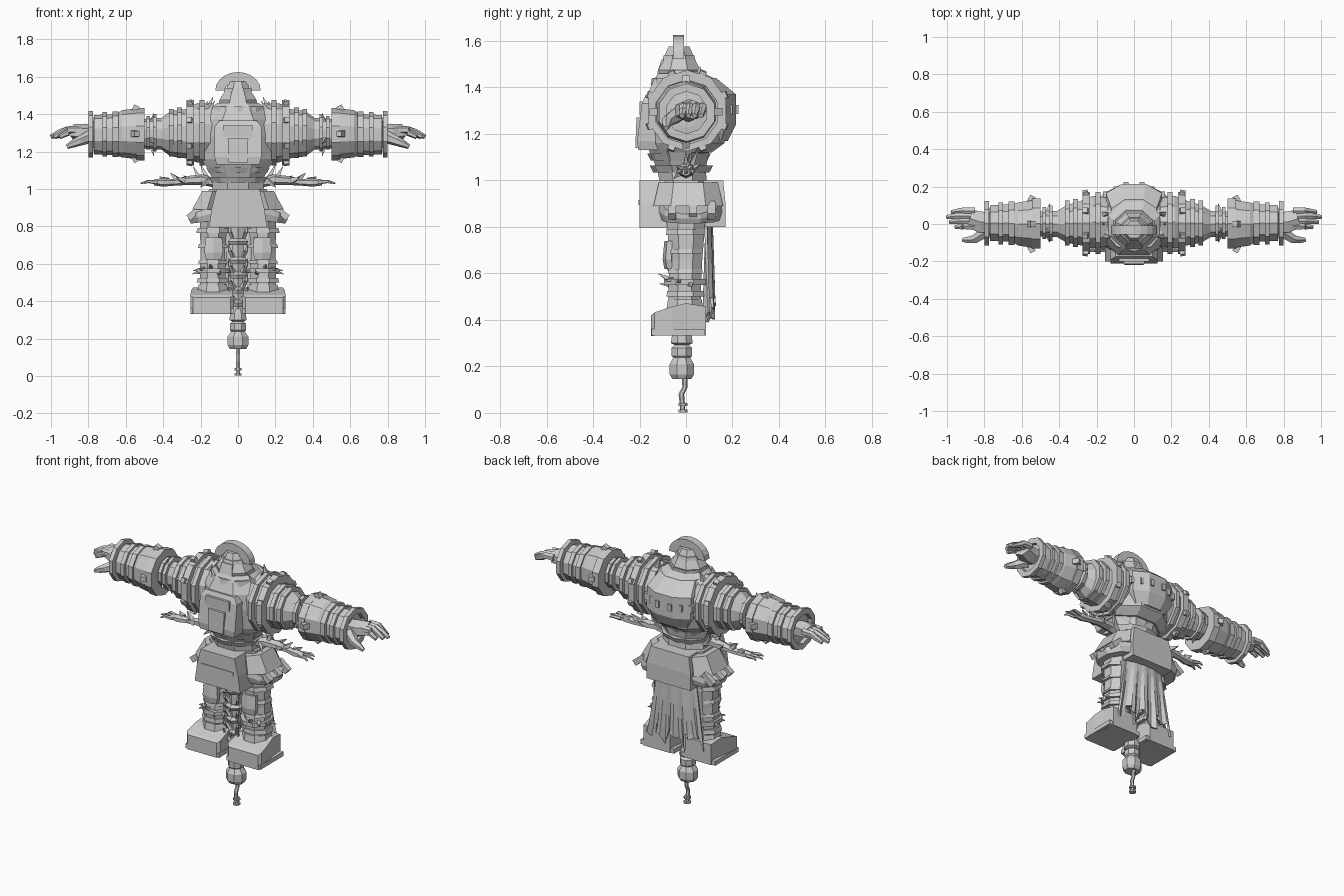
import bpy, bmesh, math, random
from mathutils import Vector

random.seed(4)
stone = bpy.data.materials.new("plain grey")
stone.diffuse_color = (0.6, 0.6, 0.6, 1)


def finish(name, bm, mirror=False):
    bmesh.ops.recalc_face_normals(bm, faces=bm.faces)
    me = bpy.data.meshes.new(name)
    bm.to_mesh(me)
    bm.free()
    me.materials.append(stone)
    ob = bpy.data.objects.new(name, me)
    bpy.context.collection.objects.link(ob)
    if mirror:
        ob.modifiers.new("mirror", 'MIRROR').use_mirror_merge = False
    return ob


def skin(bm, rings):
    n = len(rings[0])
    for a, b in zip(rings, rings[1:]):
        for i in range(n):
            bm.faces.new((a[i], a[(i + 1) % n], b[(i + 1) % n], b[i]))
    bm.faces.new(rings[0])
    bm.faces.new(rings[-1])


def loft(name, rings, axis='Z', n=8, mirror=False):
    """Rings are (position on axis, centre u, centre v, half size u, half size v)."""
    bm, out = bmesh.new(), []
    k = 1 / math.cos(math.pi / n)
    for t, cu, cv, ru, rv in rings:
        ring = []
        for i in range(n):
            a = (i + 0.5) * math.tau / n
            u, v = cu + ru * k * math.cos(a), cv + rv * k * math.sin(a)
            co = {'X': (t, u, v), 'Y': (u, t, v), 'Z': (u, v, t)}[axis]
            ring.append(bm.verts.new(co))
        out.append(ring)
    skin(bm, out)
    return finish(name, bm, mirror)


def limb(name, pts, n=6, mirror=False, flat=1.0):
    """Tube through points (x, y, z, radius)."""
    bm, out = bmesh.new(), []
    P = [Vector(p[:3]) for p in pts]
    for i, p in enumerate(P):
        d = (P[min(i + 1, len(P) - 1)] - P[max(i - 1, 0)]).normalized()
        ref = Vector((0, 0, 1)) if abs(d.z) < 0.8 else Vector((0, 1, 0))
        s = d.cross(ref).normalized()
        w = s.cross(d)
        r = pts[i][3]
        out.append([bm.verts.new(p + r * (s * math.cos(a) + w * flat * math.sin(a)))
                    for a in ((j + 0.5) * math.tau / n for j in range(n))])
    skin(bm, out)
    return finish(name, bm, mirror)


def ring_x(name, x0, x1, r_out, r_in, cy, cz, n=10):
    """Open collar around the arm."""
    bm = bmesh.new()
    loops = []
    for x, r in ((x0, r_in), (x0, r_out), (x1, r_out), (x1, r_in)):
        loops.append([bm.verts.new((x, cy + r * math.cos((i + .5) * math.tau / n),
                                    cz + r * math.sin((i + .5) * math.tau / n))) for i in range(n)])
    for a, b in zip(loops, loops[1:] + loops[:1]):
        for i in range(n):
            bm.faces.new((a[i], a[(i + 1) % n], b[(i + 1) % n], b[i]))
    return finish(name, bm, True)


def box(name, x, y, z, mirror=False):
    return loft(name, [(zz, sum(x) / 2, sum(y) / 2, (x[1] - x[0]) / 2, (y[1] - y[0]) / 2) for zz in z],
                n=4, mirror=mirror)


# Helmet, visor and crest
loft("neck", [(1.40, 0, -.02, .12, .11), (1.47, 0, -.02, .10, .09)])
loft("helmet", [(1.45, 0, -.03, .095, .085), (1.475, 0, -.03, .10, .09), (1.53, 0, -.03, .065, .065),
                (1.575, 0, -.03, .045, .045)])
loft("visor", [(1.46, 0, -.11, .045, .015), (1.52, 0, -.085, .035, .02)], n=4)
loft("helmet_brow", [(1.52, 0, -.03, .075, .07), (1.54, 0, -.03, .07, .065)])
bm = bmesh.new()
arc = []
for i in range(11):
    a = math.pi * i / 10
    c, s = math.cos(a), math.sin(a)
    arc.append([bm.verts.new((r * c, y, 1.525 + h * s)) for r, h, y in
                ((.07, .045, -.055), (.122, .10, -.055), (.122, .10, -.008), (.07, .045, -.008))])
skin(bm, arc)
finish("crest", bm)

# Torso armour
loft("torso", [(1.12, 0, -.02, .17, .13), (1.16, 0, .0, .20, .165), (1.28, 0, .01, .21, .185),
               (1.37, 0, .01, .20, .175), (1.43, 0, .0, .15, .14), (1.46, 0, -.02, .11, .10)])
loft("back_plate", [(1.17, 0, .13, .11, .05), (1.24, 0, .14, .15, .075), (1.37, 0, .13, .15, .085),
                    (1.44, 0, .05, .12, .08)], n=8)
loft("chest_plate", [(1.13, 0, -.16, .115, .045), (1.17, 0, -.16, .125, .05), (1.33, 0, -.145, .125, .045),
                     (1.365, 0, -.135, .10, .04)], n=4)
loft("chest_boss", [(1.14, 0, -.19, .05, .028), (1.27, 0, -.185, .055, .028)], n=4)
box("chest_bar", (-.08, .08), (-.20, -.12), (1.28, 1.34))
loft("collar", [(1.41, 0, -.01, .155, .135), (1.44, 0, -.01, .15, .13)], n=10)
for i in range(3):
    box("back_stud", (.03 + i * .055, .055 + i * .055), (.14 - i * .012, .225 - i * .025), (1.285, 1.325), True)

# Waist
loft("abdomen", [(.98, 0, -.01, .14, .10), (1.05, 0, -.02, .135, .105), (1.13, 0, -.03, .17, .13)])
for z, w, c in ((1.035, .15, -.02), (1.085, .165, -.03)):
    loft("abdomen_band", [(z, 0, c, w - .01, .115), (z + .03, 0, c, w + .005, .13)], n=10)
loft("pelvis", [(.80, 0, 0, .14, .10), (.90, 0, .0, .17, .13), (1.0, 0, .0, .155, .13)])
loft("front_guard", [(.795, 0, -.13, .155, .07), (.90, 0, -.14, .14, .06), (1.0, 0, -.145, .115, .055)], n=4)
box("guard_band", (-.11, .11), (-.205, -.10), (.895, .915))
loft("rear_guard", [(.80, 0, .12, .15, .05), (.90, 0, .12, .15, .05), (1.0, 0, .115, .13, .045)], n=4)
box("belt_pouch", (.12, .18), (-.02, .04), (.93, .985), True)

# Hip skirts
loft("hip_plate", [(.89, .165, .01, .08, .13), (.99, .135, .01, .055, .11)], n=6, mirror=True)
limb("hip_rim", [(.15, .02, .905, .13), (.135, .02, .87, .14), (.13, .02, .83, .13)], n=10, mirror=True)
for y in (-.06, .03, .11):
    limb("hip_lug", [(.20, y, .90, .022), (.265, y, .845, .025)], n=4, mirror=True)

# Legs
loft("leg", [(.44, .135, -.005, .065, .07), (.56, .135, -.005, .07, .07), (.66, .135, .0, .065, .07),
             (.84, .13, .0, .075, .085)], mirror=True)
for z, r, h in ((.765, .088, .025), (.685, .08, .02), (.60, .08, .018), (.50, .086, .025)):
    loft("leg_band", [(z, .135, -.003, r, r - .005), (z + h, .133, -.003, r - .005, r - .008)], mirror=True)
loft("knee_plate", [(.62, .13, -.07, .04, .02), (.66, .13, -.075, .05, .022), (.74, .13, -.07, .045, .02)], n=6, mirror=True)
loft("ankle_cuff", [(.44, .135, -.005, .085, .08), (.49, .135, -.005, .075, .072)], mirror=True)
loft("boot", [(-.15, .14, .375, .10, .045), (-.135, .14, .382, .115, .05), (-.06, .14, .395, .11, .062),
              (.0, .14, .402, .10, .07), (.085, .14, .395, .09, .063)], axis='Y', n=4, mirror=True)
box("boot_sole", (.025, .255), (-.148, .08), (.333, .36), True)

# Spiked leg straps
loft("leg_strap", [(.55, .13, -.005, .088, .09), (.575, .13, -.005, .088, .09)], n=8, mirror=True)
for i in range(7):
    a = math.pi * (1.05 + i * .17)
    c, s = math.cos(a), math.sin(a)
    z = .56 + random.uniform(-.01, .02)
    limb("strap_spike", [(.13 + .08 * c, .08 * s, z, .014),
                         (.13 + .115 * c, .12 * s, z + random.uniform(-.015, .03), .002)], n=4, mirror=True)

# Ragged cape
bm = bmesh.new()
cols, rows, grid = 16, 5, []
for j in range(rows + 1):
    row = []
    t = j / rows
    for i in range(cols + 1):
        u = i / cols * 2 - 1
        drop = .41 + (random.uniform(-.03, .08) if j == rows else 0)
        fold = .014 * (1 if i % 4 < 2 else -1) * t
        row.append(bm.verts.new((u * (.13 + .065 * t), .115 - .025 * u * u + fold,
                                 .83 + (drop - .83) * t)))
    grid.append(row)
for a, b in zip(grid, grid[1:]):
    for i in range(cols):
        if not (b is grid[-1] and i in (4, 9, 13)):
            bm.faces.new((a[i], a[i + 1], b[i + 1], b[i]))
cape = finish("cape", bm)
cape.modifiers.new("thickness", 'SOLIDIFY').thickness = .012

# Hanging mace between the legs
loft("mace_head", [(.145, 0, -.018, .045, .04), (.165, 0, -.018, .055, .052), (.21, 0, -.018, .055, .052),
                   (.24, 0, -.018, .035, .035)])
loft("mace_neck", [(.23, 0, -.018, .03, .03), (.245, 0, -.018, .042, .044), (.28, 0, -.018, .042, .044),
                   (.292, 0, -.018, .03, .03), (.30, 0, -.018, .046, .047), (.335, 0, -.018, .042, .042),
                   (.36, 0, -.018, .028, .03)])
limb("mace_shaft", [(0, -.02, .34, .03), (0, -.02, .48, .028), (0, -.025, .62, .035), (0, -.03, .82, .04)])
for z, r in ((.37, .04), (.44, .036), (.52, .045), (.60, .05), (.70, .055)):
    loft("shaft_collar", [(z, 0, -.025, r * .8, r * .8), (z + .02, 0, -.025, r, r),
                          (z + .035, 0, -.025, r * .7, r * .7)], n=6)
    limb("shaft_barb", [(.02, -.04, z + .03, .016), (.045, -.06, z + .07, .012), (.05, -.07, z + .11, .002)],
         n=4, mirror=True)
limb("tail_rod", [(0, -.005, .16, .013), (0, -.005, .11, .011), (0, -.02, .08, .012), (0, -.015, .03, .011),
                  (0, -.015, .005, .011)])
for z in (.002, .03):
    loft("tail_knob", [(z, 0, -.013, .019, .02), (z + .012, 0, -.013, .019, .02)])

# Shoulders and upper arms
loft("shoulder", [(.14, .01, 1.30, .13, .15), (.22, .01, 1.30, .14, .15), (.28, .005, 1.295, .12, .125),
                  (.36, .0, 1.295, .10, .115), (.41, .0, 1.295, .07, .08), (.52, .0, 1.295, .065, .075)],
     axis='X', n=10, mirror=True)
for x0, x1, r in ((.18, .205, .175), (.235, .275, .175), (.30, .325, .135), (.345, .37, .127), (.435, .455, .10), (.47, .49, .09)):
    ring_x("shoulder_ring" if x0 < .4 else "elbow_ring", x0, x1, r, r - .05, .005, 1.30)
for i in range(8):
    a = math.tau * (i + .5) / 8
    c, s = math.cos(a), math.sin(a)
    limb("shoulder_lug", [(.255, .005 + .15 * c, 1.30 + .15 * s, .022),
                          (.262, .005 + .185 * c, 1.30 + .185 * s, .02)], n=4, mirror=True)
for y, z, dx in ((.05, 1.45, .0), (.0, 1.43, .03), (-.06, 1.43, -.01)):
    limb("shoulder_spike", [(.16, y, z - .02, .02), (.135 + dx, y * 1.2, z + .04, .002)], n=4, mirror=True)
for a in (0, 2, 3.6, 4.7):
    limb("elbow_spike", [(.46, .07 * math.cos(a), 1.295 + .07 * math.sin(a), .016),
                         (.45, .11 * math.cos(a), 1.295 + .12 * math.sin(a), .002)], n=4, mirror=True)

# Gauntlets
loft("gauntlet", [(.50, .0, 1.295, .11, .115), (.53, .0, 1.295, .128, .13), (.62, .0, 1.295, .115, .12),
                  (.65, .005, 1.29, .10, .105), (.77, .005, 1.29, .095, .10), (.775, .005, 1.29, .05, .06)],
     axis='X', n=10, mirror=True)
for x0, x1, r in ((.50, .545, .14), (.64, .67, .122), (.70, .725, .118), (.775, .80, .125)):
    ring_x("gauntlet_ring", x0, x1, r, r - .035, .003, 1.292)
for i in range(4):
    a = math.pi * i / 2
    c, s = math.cos(a), math.sin(a)
    limb("gauntlet_lug", [(.56, .11 * c, 1.295 + .11 * s, .024), (.54, .15 * c, 1.295 + .15 * s, .022)],
         n=4, mirror=True)

# Hands
limb("palm", [(.76, .01, 1.295, .06), (.82, .01, 1.30, .065), (.88, .03, 1.305, .055)], mirror=True, flat=.75)
for i, tip in enumerate((.955, .985, 1.0, .975)):
    y = -.012 + i * .027
    limb("finger", [(.85, y, 1.315, .022), (.91, y + .002, 1.315, .02), (.955 - (1 - tip), y, 1.30, .018),
                    (tip, y - .005, 1.278, .012)], mirror=True)
limb("thumb", [(.79, -.04, 1.28, .035), (.85, -.08, 1.255, .026), (.885, -.085, 1.24, .02), (.915, -.085, 1.225, .012)],
     mirror=True)

# Small thorny side arms
limb("side_arm", [(.12, .0, 1.03, .03), (.19, .0, 1.05, .035), (.27, .01, 1.045, .03), (.34, .01, 1.035, .022),
                  (.40, .0, 1.035, .028), (.45, .0, 1.035, .02)], mirror=True, flat=.8)
for i in range(3):
    limb("side_finger", [(.43, -.02 + i * .02, 1.035, .012), (.48, -.03 + i * .03, 1.04, .009),
                         (.52 - abs(i - 1) * .02, -.04 + i * .035, 1.03, .004)], n=5, mirror=True)
for x, y, z in ((.24, .0, 1.12), (.20, .05, 1.13), (.20, -.05, 1.01), (.29, .06, 1.07), (.33, -.04, 1.06),
                (.36, .02, 1.085), (.42, .03, 1.065)):
    limb("side_thorn", [(x - .04, y * .3, 1.045, .022), (x, y, z, .002)], n=4, mirror=True)
